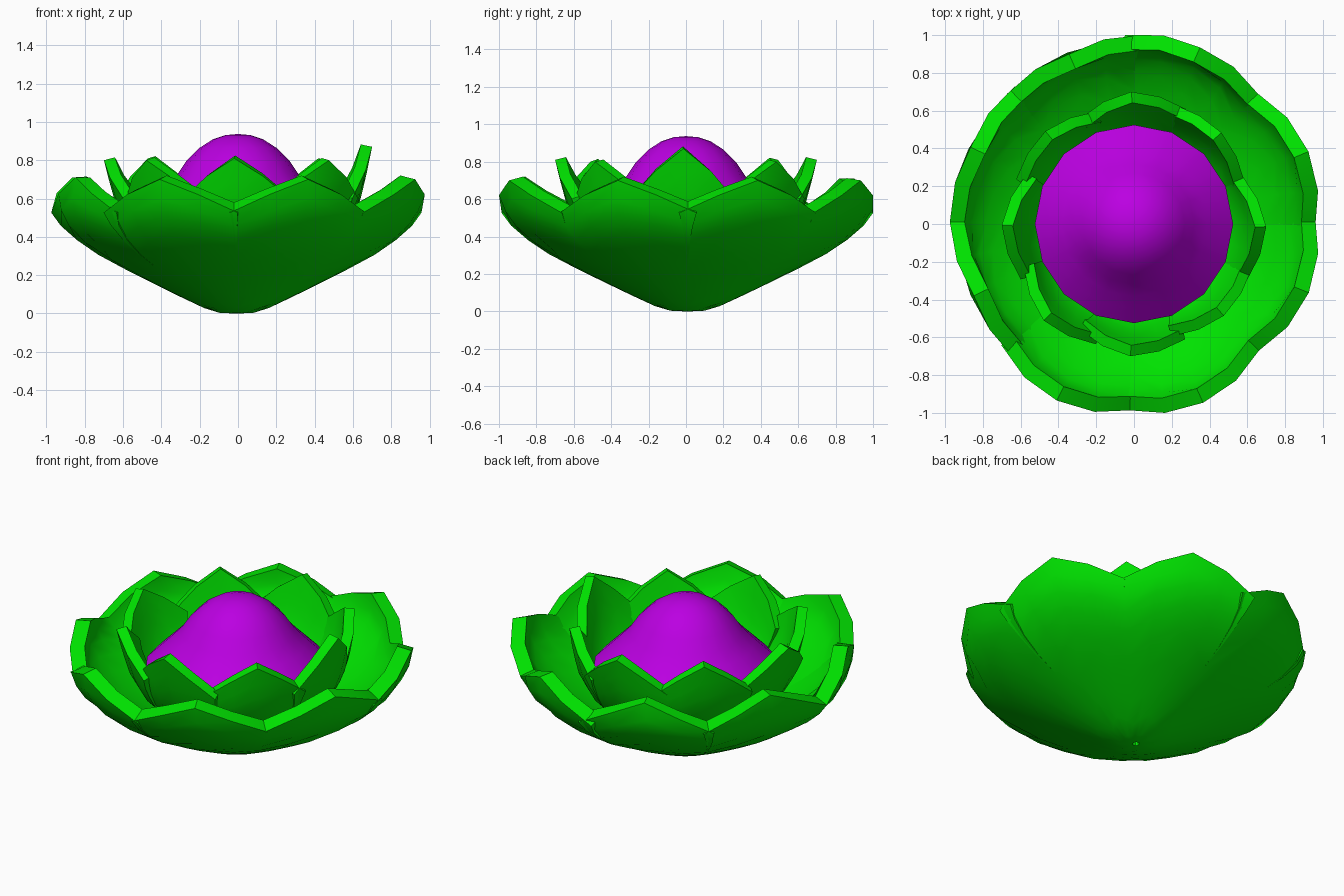
import bpy, math, random

if "Cube" in bpy.data.objects:
    bpy.data.objects.remove(bpy.data.objects["Cube"])

random.seed(4)


def material(name, rgb):
    m = bpy.data.materials.new(name)
    m.diffuse_color = (*rgb, 1)
    m.use_nodes = True
    m.node_tree.nodes["Principled BSDF"].inputs["Base Color"].default_value = m.diffuse_color
    return m


GREEN = material("leaf_green", (0.0, 0.76, 0.0))
PURPLE = material("bud_purple", (0.5, 0.0, 0.76))


def make_object(name, verts, faces, mat):
    me = bpy.data.meshes.new(name)
    me.from_pydata(verts, [], faces)
    me.materials.append(mat)
    ob = bpy.data.objects.new(name, me)
    bpy.context.collection.objects.link(ob)
    return ob


def smooth(ob, angle):
    bpy.ops.object.select_all(action='DESELECT')
    ob.select_set(True)
    bpy.context.view_layer.objects.active = ob
    bpy.ops.object.shade_smooth_by_angle(angle=math.radians(angle))


def sample(profile, t):
    i = min(int(t), len(profile) - 2)
    f = t - i
    (r0, z0), (r1, z1) = profile[i], profile[i + 1]
    return r0 + (r1 - r0) * f, z0 + (z1 - z0) * f


def leaf_ring(name, profile, dip, tips, start, thick, twist, half, overlap):
    """Ring of pointed leaves cut from one bowl profile, overlapping near the rim.
    tips: (extra height, inward curl) for each leaf."""
    verts, faces = [], []
    nu, nv, top = 4, 9, len(profile) - 1
    for k, (lift, curl) in enumerate(tips):
        turn = random.uniform(-2, 2)
        side = random.choice((-1, 1, 1)) * twist
        base = len(verts)
        for j in range(nv + 1):
            for i in range(nu + 1):
                u = i / nu * 2 - 1
                peak = 1 - abs(u) ** 1.2
                end = dip + (top - dip) * peak
                r, z = sample(profile, end * j / nv)
                up = (j / nv) ** 4
                r += up * (side * u - curl * peak)
                z += up * lift * peak
                a = math.radians(start + 45 * k + turn * up + (22.5 + overlap * up) * u)
                verts.append((r * math.cos(a), r * math.sin(a), z))
        for j in range(nv):
            for i in range(nu):
                p = base + j * (nu + 1) + i
                faces.append((p, p + 1, p + nu + 2, p + nu + 1))
    # fit the ring to its measured half widths
    lo = [min(v[c] for v in verts) for c in (0, 1)]
    hi = [max(v[c] for v in verts) for c in (0, 1)]
    verts = [tuple((v[c] - (lo[c] + hi[c]) / 2) * 2 * half[c] / (hi[c] - lo[c]) for c in (0, 1))
             + (v[2],) for v in verts]
    ob = make_object(name, verts, faces, GREEN)
    # join the leaves where they meet in the lower bowl
    weld = ob.modifiers.new("weld", 'WELD')
    weld.merge_threshold = 0.012
    mod = ob.modifiers.new("thickness", 'SOLIDIFY')
    mod.thickness = thick
    mod.offset = -1
    bpy.context.view_layer.objects.active = ob
    for m in (weld, mod):
        bpy.ops.object.modifier_apply(modifier=m.name)
    smooth(ob, 35)
    return ob


# outer bowl of eight leaves
outer = [(0.02, 0), (0.12, 0.005), (0.32, 0.10), (0.55, 0.215), (0.78, 0.34),
         (0.91, 0.46), (0.98, 0.57), (1.0, 0.70)]
leaf_ring("outer_leaves", outer, 5.6,
          [(0, 0.0), (0, 0.03), (0.01, 0.07), (0.01, 0.06), (0.01, 0.08), (0, 0), (0, 0), (0, 0)],
          22.5, 0.085, 0.014, (0.975, 1.0), 1.5)

# inner ring of leaves, staggered between the outer ones
inner = [(0.02, 0.09), (0.2, 0.13), (0.4, 0.24), (0.54, 0.38), (0.61, 0.51),
         (0.65, 0.64), (0.69, 0.80)]
leaf_ring("inner_leaves", inner, 4.7,
          [(0.07, 0), (0, 0.03), (0.01, 0), (0.01, 0.02), (0, 0), (0, 0), (0.01, 0), (0, 0.02)],
          0, 0.06, 0.02, (0.70, 0.70), 3)

# bell-shaped bud in the middle
bell = [(0.30, 0.34), (0.46, 0.43), (0.525, 0.51), (0.45, 0.585), (0.385, 0.65), (0.32, 0.72),
        (0.27, 0.795), (0.20, 0.865), (0.13, 0.91), (0.065, 0.931)]
n = 16
verts = [(r * math.cos(math.tau * i / n), r * math.sin(math.tau * i / n), z)
         for r, z in bell for i in range(n)]
faces = [(j * n + i, j * n + (i + 1) % n, (j + 1) * n + (i + 1) % n, (j + 1) * n + i)
         for j in range(len(bell) - 1) for i in range(n)]
verts.append((0, 0, 0.937))
tip = len(verts) - 1
last = (len(bell) - 1) * n
faces += [(last + i, last + (i + 1) % n, tip) for i in range(n)]
faces.append(tuple(reversed(range(n))))
smooth(make_object("bud", verts, faces, PURPLE), 40)
